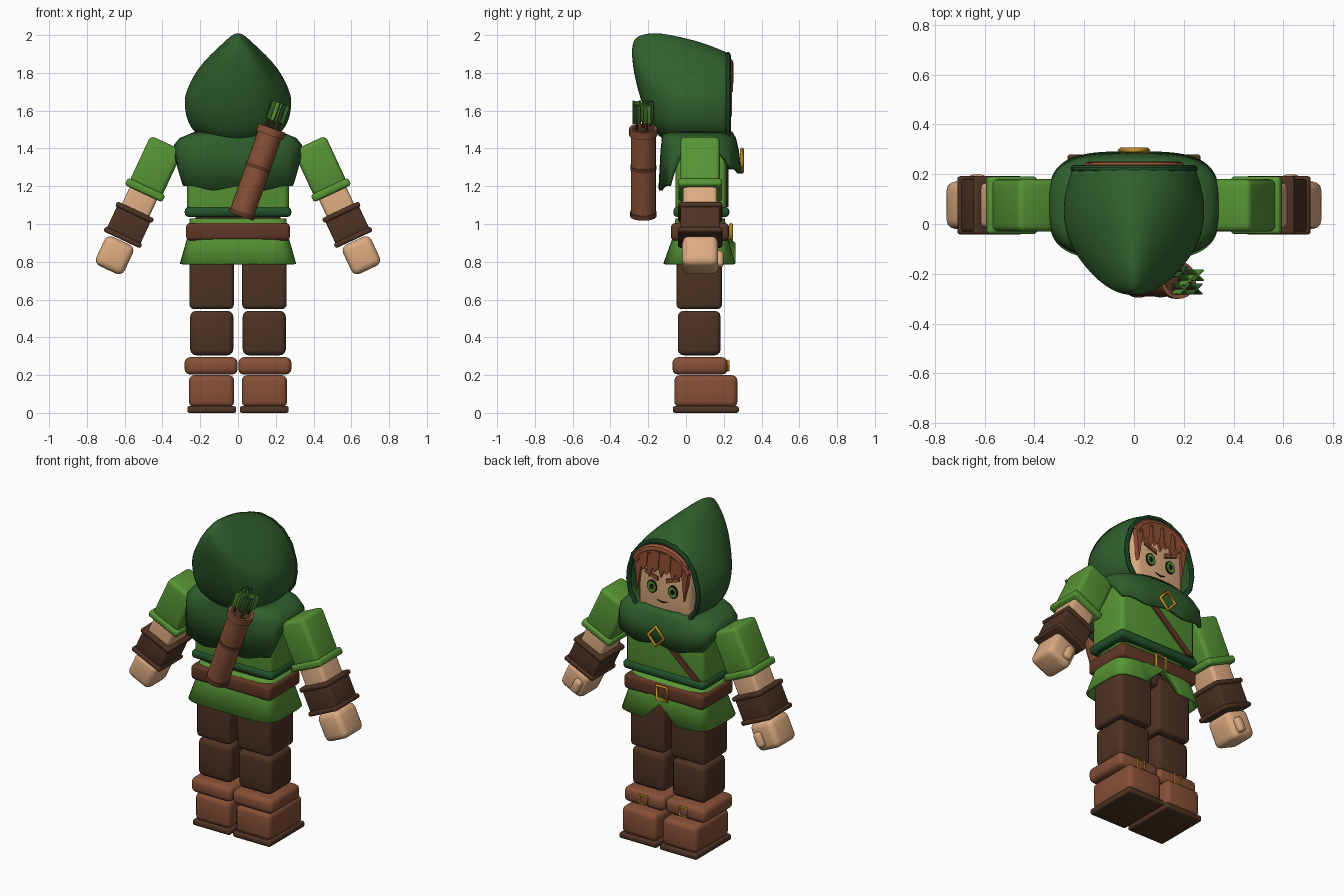
import bpy, bmesh, math
from mathutils import Matrix, Vector

if "Cube" in bpy.data.objects:
    bpy.data.objects.remove(bpy.data.objects["Cube"])

COLOURS = {
    "dark_green": (0.030, 0.115, 0.026), "trim_green": (0.016, 0.085, 0.024),
    "light_green": (0.095, 0.30, 0.035), "dark_brown": (0.075, 0.033, 0.017),
    "belt_brown": (0.115, 0.038, 0.018), "leather": (0.24, 0.08, 0.038),
    "skin": (0.72, 0.41, 0.22), "hair": (0.28, 0.078, 0.034),
    "gold": (0.52, 0.27, 0.02), "black": (0.012, 0.010, 0.008)}
MATS = {}
for key, c in COLOURS.items():
    MATS[key] = bpy.data.materials.new(key)
    MATS[key].diffuse_color = (*c, 1)

YC = 0.075  # depth centre of the body


def finish(ob, mat, smooth=True):
    ob.data.materials.append(MATS[mat])
    bpy.ops.object.select_all(action='DESELECT')
    bpy.context.view_layer.objects.active = ob
    ob.select_set(True)
    if smooth:
        for p in ob.data.polygons:
            p.use_smooth = True
    return ob


def from_bm(name, bm, mat, smooth=True):
    bmesh.ops.recalc_face_normals(bm, faces=bm.faces)
    me = bpy.data.meshes.new(name)
    bm.to_mesh(me)
    bm.free()
    ob = bpy.data.objects.new(name, me)
    bpy.context.collection.objects.link(ob)
    return finish(ob, mat, smooth)


def box(name, lo, hi, mat, bevel=0.02, m=Matrix()):
    """Rounded box between two corners, placed by matrix m."""
    lo, hi = Vector(lo), Vector(hi)
    bm = bmesh.new()
    bmesh.ops.create_cube(bm, size=1, matrix=Matrix.Translation((lo + hi) / 2) @ Matrix.Diagonal((*(hi - lo), 1)))
    bmesh.ops.bevel(bm, geom=bm.edges[:], offset=bevel, segments=3, profile=0.5, affect='EDGES')
    bm.transform(m)
    return from_bm(name, bm, mat)


def cyl(name, r, z0, z1, mat, m=Matrix(), n=24):
    bm = bmesh.new()
    bmesh.ops.create_cone(bm, cap_ends=True, segments=n, radius1=r, radius2=r, depth=z1 - z0,
                          matrix=Matrix.Translation((0, 0, (z0 + z1) / 2)))
    bm.transform(m)
    ob = from_bm(name, bm, mat)
    bpy.ops.object.shade_smooth_by_angle()
    return ob


def plate(name, pts, y0, y1, mat):
    """Outline in x and z, extruded from y0 to y1."""
    bm = bmesh.new()
    f = bm.faces.new([bm.verts.new((x, y0, z)) for x, z in pts])
    ext = bmesh.ops.extrude_face_region(bm, geom=[f])["geom"]
    bmesh.ops.translate(bm, vec=(0, y1 - y0, 0), verts=[v for v in ext if isinstance(v, bmesh.types.BMVert)])
    return from_bm(name, bm, mat, False)


def tube(name, pts, r, mat, cyclic=False, res=3):
    cu = bpy.data.curves.new(name, 'CURVE')
    cu.dimensions, cu.bevel_depth, cu.bevel_resolution = '3D', r, res
    sp = cu.splines.new('POLY')
    sp.points.add(len(pts) - 1)
    for p, co in zip(sp.points, pts):
        p.co = (*co, 1)
    sp.use_cyclic_u = cyclic
    ob = bpy.data.objects.new(name, cu)
    bpy.context.collection.objects.link(ob)
    finish(ob, mat, False)
    bpy.ops.object.convert(target='MESH')
    if res:
        bpy.ops.object.shade_smooth_by_angle()


def loft(name, rings, mat, thickness, levels=0, tip=None):
    """Skin between closed rings, then thicken inwards."""
    bm = bmesh.new()
    rows = [[bm.verts.new(p) for p in ring] for ring in rings]
    n = len(rows[0])
    for a, b in zip(rows, rows[1:]):
        for i in range(n):
            bm.faces.new((a[i], a[(i + 1) % n], b[(i + 1) % n], b[i]))
    if tip:
        t = bm.verts.new(tip)
        for i in range(n):
            bm.faces.new((rows[-1][i], rows[-1][(i + 1) % n], t))
    ob = from_bm(name, bm, mat)
    if levels:
        ob.modifiers.new("round", 'SUBSURF').levels = levels
        ob.modifiers["round"].render_levels = levels
    so = ob.modifiers.new("thick", 'SOLIDIFY')
    so.thickness, so.offset = thickness, -1
    return ob


def squircle(a, y0, y1, zfun, power=0.6, n=72):
    ring = []
    for i in range(n):
        t = 2 * math.pi * i / n
        c, s = math.cos(t), math.sin(t)
        x = a * math.copysign(abs(c) ** power, c)
        y = (y0 + y1) / 2 + (y1 - y0) / 2 * math.copysign(abs(s) ** power, s)
        ring.append((x, y, zfun(x, s)))
    return ring


def buckle(name, x, y, z, w, h, r):
    tube(name, [(x - w, y, z - h), (x + w, y, z - h), (x + w, y, z + h), (x - w, y, z + h)], r, "gold", True, 0)


# legs, boots, arms and hands, once per side
for s, side in ((1, "right"), (-1, "left")):
    def sbox(part, x0, x1, y0, y1, z0, z1, mat, bevel):
        xs = sorted((s * x0, s * x1))
        box(side + "_" + part, (xs[0], y0, z0), (xs[1], y1, z1), mat, bevel)
    sbox("thigh", 0.022, 0.257, -0.05, 0.19, 0.55, 0.90, "dark_brown", 0.022)
    sbox("shin", 0.025, 0.253, -0.043, 0.183, 0.305, 0.54, "dark_brown", 0.03)
    sbox("boot_cuff", 0.002, 0.283, -0.072, 0.22, 0.203, 0.295, "leather", 0.03)
    sbox("boot", 0.02, 0.26, -0.062, 0.272, 0.03, 0.20, "leather", 0.03)
    sbox("sole", 0.01, 0.268, -0.07, 0.28, 0.0, 0.036, "dark_brown", 0.012)
    buckle(side + "_boot_buckle", s * 0.135, 0.224, 0.25, 0.026, 0.027, 0.007)

    # arm frame: local -z runs down the arm
    arm = Matrix.Translation((s * 0.385, YC, 1.41)) @ Matrix.Rotation(-s * math.radians(25), 4, 'Y')

    def abox(part, w, d, t0, t1, mat, bevel, x=0, y=0):
        box(side + "_" + part, (x - w, y - d, -t1), (x + w, y + d, -t0), mat, bevel, arm)
    abox("sleeve", 0.095, 0.105, -0.02, 0.25, "light_green", 0.025)
    abox("sleeve_cuff", 0.109, 0.116, 0.232, 0.275, "light_green", 0.015)
    abox("forearm", 0.08, 0.09, 0.22, 0.50, "skin", 0.02)
    abox("bracer", 0.098, 0.105, 0.385, 0.53, "dark_brown", 0.01)
    abox("bracer_top_rim", 0.108, 0.117, 0.37, 0.398, "dark_brown", 0.011)
    abox("bracer_bottom_rim", 0.108, 0.117, 0.517, 0.545, "dark_brown", 0.011)
    abox("hand", 0.083, 0.095, 0.55, 0.72, "skin", 0.035)
    abox("thumb", 0.026, 0.028, 0.60, 0.69, "skin", 0.018, x=-s * 0.03, y=0.095)

# tunic skirt, open below with a notch at the front
def skirt_edge(x, s):
    return 0.79 + (max(0, 0.11 - abs(x) * 1.3) if s > 0 else 0)
loft("tunic_skirt", [squircle(0.255, -0.055, 0.205, lambda x, s: 1.03, 0.35),
                     squircle(0.268, -0.07, 0.22, lambda x, s: 0.93, 0.35),
                     squircle(0.308, -0.12, 0.262, skirt_edge, 0.4)], "light_green", 0.015)
box("hips", (-0.23, -0.04, 0.84), (0.23, 0.18, 1.04), "dark_brown", 0.02)
box("belt", (-0.275, -0.08, 0.912), (0.275, 0.228, 1.005), "belt_brown", 0.022)
buckle("belt_buckle", 0, 0.238, 0.957, 0.036, 0.042, 0.011)

# torso with rolled hem and chest strap
box("torso", (-0.27, -0.055, 1.045), (0.27, 0.215, 1.46), "light_green", 0.03)
box("tunic_hem", (-0.282, -0.067, 1.037), (0.282, 0.23, 1.09), "trim_green", 0.022)
plate("chest_strap", [(-0.255, 1.09), (-0.20, 1.09), (0.20, 1.44), (0.145, 1.44)], 0.205, 0.226, "belt_brown")

# shoulder cape, short at the arms and long front and back
def cape_edge(x, s):
    w = min(1, abs(s) / 0.65) ** 2
    wave = 0.012 * math.cos(x * 24)
    return 1.395 - w * ((0.115 if s > 0 else 0.205) - wave)
loft("shoulder_cape", [squircle(0.19, -0.09, 0.21, lambda x, s: 1.455, 0.8),
                       squircle(0.225, -0.125, 0.245, lambda x, s: 1.49, 0.8),
                       squircle(0.31, -0.128, 0.265, lambda x, s: 1.455, 0.65),
                       squircle(0.338, -0.135, 0.28, lambda x, s: 1.42 - 0.03 * s * s, 0.6),
                       squircle(0.343, -0.145, 0.292, cape_edge, 0.6)], "dark_green", 0.018)
tube("brooch", [(0, 0.296, 1.275), (0.055, 0.296, 1.335), (0, 0.296, 1.395), (-0.055, 0.296, 1.335)],
     0.011, "gold", True, 0)

# hood: pointed outline at the back blending to a round opening
POINTED = [(0, 1), (.2, .96), (.47, .83), (.76, .65), (.96, .46), (1, .35), (.94, .17), (.75, .02), (.36, -.05), (0, -.07)]
ROUND = [(0, 1), (.32, .97), (.62, .88), (.86, .71), (.98, .5), (1, .35), (.94, .17), (.75, .02), (.36, -.05), (0, -.07)]
def hood_ring(y, w, z0, z1, mix):
    half = [(w * (p[0] + (r[0] - p[0]) * mix), z0 + (z1 - z0) * (p[1] + (r[1] - p[1]) * mix))
            for p, r in zip(POINTED, ROUND)]
    return [(x, y, z) for x, z in half] + [(-x, y, z) for x, z in half[-2:0:-1]]
SECTIONS = [(0.222, 0.25, 1.45, 1.91, 1), (0.12, 0.284, 1.45, 1.955, .6), (0.02, 0.29, 1.45, 1.985, .25),
            (-0.08, 0.265, 1.46, 2.008, 0), (-0.16, 0.21, 1.50, 2.02, 0), (-0.23, 0.145, 1.64, 2.01, 0),
            (-0.275, 0.075, 1.80, 1.985, 0)]
loft("hood", [hood_ring(*sec) for sec in SECTIONS], "dark_green", 0.02, 2, (0, -0.29, 1.92))
tube("hood_rim", hood_ring(0.222, 0.24, 1.45, 1.895, 1), 0.015, "trim_green", True)

# head and face
box("head", (-0.182, -0.02, 1.42), (0.182, 0.23, 1.83), "skin", 0.045)
turn = Matrix.Rotation(math.radians(-90), 4, 'X')
for s in (1, -1):
    eye = Matrix.Translation((s * 0.072, 0.23, 1.605)) @ Matrix.Diagonal((1, 1, 1.2, 1)) @ turn
    cyl("eye_outline", 0.034, 0, 0.004, "black", eye)
    cyl("iris", 0.027, 0, 0.007, "light_green", eye)
    cyl("pupil", 0.014, 0, 0.009, "black", eye)
    plate("eyebrow", [(s * 0.03, 1.652), (s * 0.12, 1.685), (s * 0.115, 1.705), (s * 0.03, 1.678)], 0.225, 0.24, "hair")
plate("mouth", [(-0.035, 1.532), (0, 1.52), (0.035, 1.532), (0, 1.528)], 0.226, 0.236, "black")

# hair: rolled top and jagged fringe
arc = [(0.19 * math.sin(a), 0.222, 1.70 + 0.15 * math.cos(a)) for a in [math.radians(d) for d in range(-72, 73, 12)]]
tube("hair_roll", arc, 0.03, "hair")
TIPS = [1.57, 1.70, 1.675, 1.71, 1.68, 1.705, 1.665, 1.70, 1.57]
for i, tip in enumerate(TIPS):
    x = -0.16 + 0.04 * i
    top = 1.84 - 1.6 * x * x
    plate("fringe_lock", [(x - 0.03, top), (x + 0.03, top), (x + 0.022, 1.735), (x + 0.006, tip), (x - 0.022, 1.735)],
          0.21, 0.244 + 0.006 * (i % 2), "hair")

# quiver slung across the back, with arrows
quiver = Matrix.Translation((0.018, -0.226, 1.05)) @ Matrix.Rotation(math.radians(19.5), 4, 'Y')
cyl("quiver", 0.066, 0, 0.46, "leather", quiver)
for name, z0, z1, r in (("base", -0.01, 0.015, 0.07), ("band", 0.255, 0.275, 0.069), ("lip", 0.445, 0.485, 0.075)):
    cyl("quiver_" + name, r, z0, z1, "leather" if name == "lip" else "belt_brown", quiver)
cyl("quiver_inside", 0.06, 0.47, 0.487, "dark_brown", quiver)
for i, (x, y) in enumerate(((0.035, 0.02), (-0.03, 0.035), (-0.025, -0.035), (0.03, -0.035), (0, 0))):
    m = quiver @ Matrix.Translation((x, y, 0))
    cyl("arrow_shaft", 0.006, 0.45, 0.60, "belt_brown", m, 8)
    for k in range(2):
        box("arrow_vane", (-0.03, -0.003, 0.525), (0.03, 0.003, 0.625), ("light_green", "dark_green")[i % 2], 0.001,
            m @ Matrix.Rotation(math.radians(45 + 90 * k), 4, 'Z'))

for m in bpy.data.materials:
    if m.users and not m.is_grease_pencil:
        m.use_nodes = True
        m.node_tree.nodes["Principled BSDF"].inputs["Base Color"].default_value = m.diffuse_color
